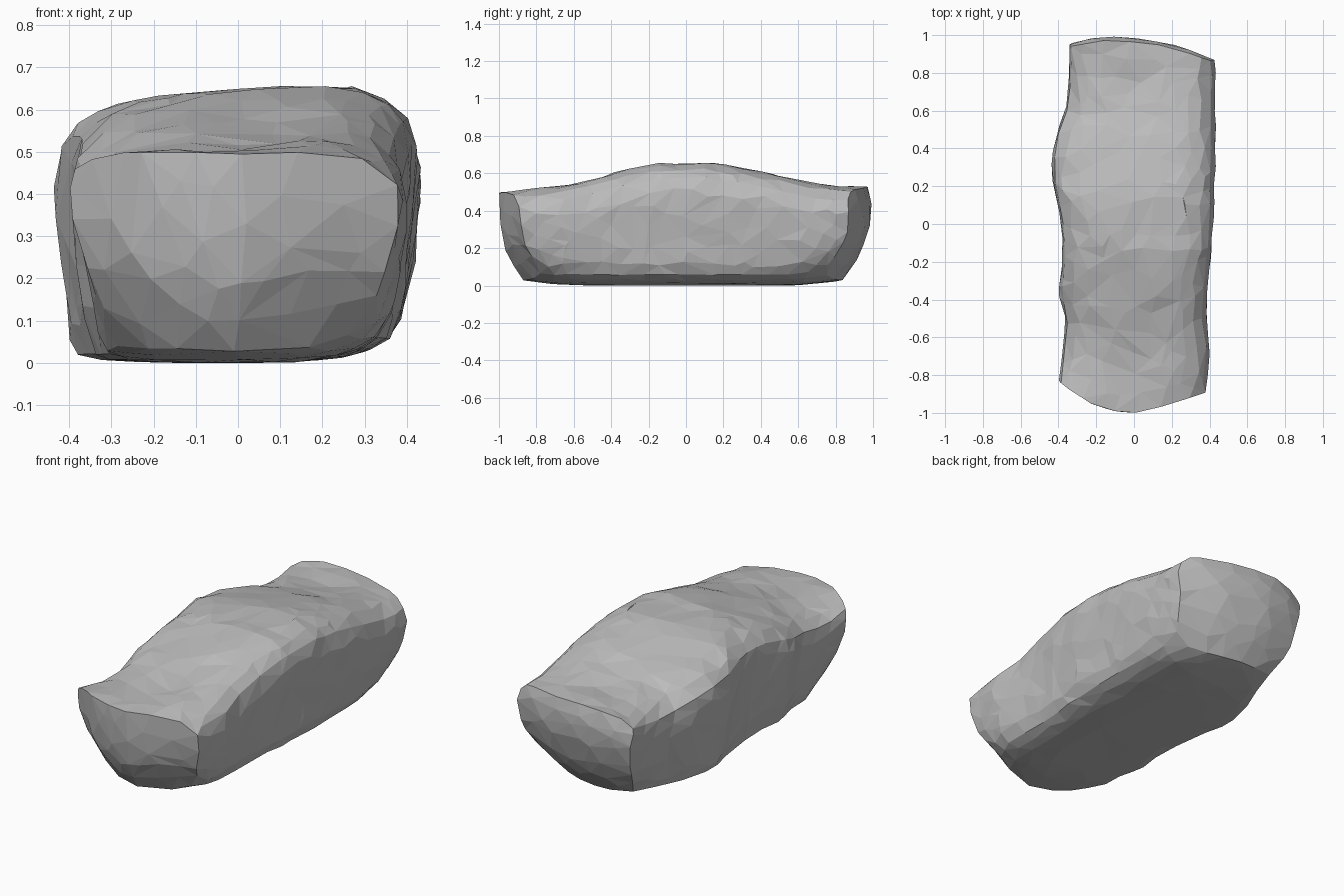
import bpy, bmesh, random
from mathutils import Vector, noise

random.seed(4)
if "Cube" in bpy.data.objects:
    bpy.data.objects.remove(bpy.data.objects["Cube"])

# Outline of the boulder along its length: (y, value)
LEFT = [(-1, .40), (-.82, .40), (-.7, .385), (-.5, .365), (-.35, .40), (-.2, .38), (-.05, .38),
        (.1, .41), (.25, .442), (.4, .43), (.52, .40), (.63, .355), (.9, .345), (1, .34)]
RIGHT = [(-1, .38), (-.78, .395), (-.65, .405), (-.5, .39), (-.3, .395), (0, .425),
         (.4, .435), (.85, .44), (1, .43)]
TOP = [(-1, .50), (-.7, .515), (-.5, .555), (-.3, .61), (-.13, .645), (.13, .645),
       (.4, .60), (.6, .55), (.75, .525), (1, .525)]


def sample(table, y):
    for (a, p), (b, q) in zip(table, table[1:]):
        if y <= b:
            return p + (q - p) * max(0, y - a) / (b - a)
    return table[-1][1]


def shape(p):
    """Map a point of the unit box onto the boulder."""
    u, v, h = p
    # round the long edges of the cross-section, the right ones more
    n = 20 if u < 0 else 11
    m = max(abs(u), abs(h))
    if m > 0:
        k = m / (abs(u) ** n + abs(h) ** n) ** (1 / n)
        u, h = u * k, h * k
    w = (h + 1) / 2
    # ends: bowed in plan and tucked in towards the base
    if v < 0:
        bow = .17 * u * u if u < 0 else .11 * u ** 1.2
        end = 1 - bow - .13 * (1 - w) ** 3
    else:
        end = 1 - .07 * (u + .3) ** 2 - .16 * (1 - w) ** 2.5 - .03 * w ** 6
    y = v * end
    tip = abs(v) ** 6
    # sides: taper to the base, more strongly at the ends
    x = u * sample(LEFT if u < 0 else RIGHT, y)
    x *= 1 - .05 * (1 - w) - (.07 + .14 * tip) * (1 - w) ** 2
    # crowned top, base lifted at the edges
    drop = (.09 if u < 0 else .11) - .04 * tip
    high = sample(TOP, y) + .03 * u * (1 - tip) - drop * abs(u) ** 5
    low = .03 * tip + (.05 if u > 0 else .012) * abs(u) ** 3
    return Vector((x, y, low + (high - low) * w))


# Gridded box, bent into the boulder and roughened
bm = bmesh.new()
bmesh.ops.create_cube(bm, size=2)
for axis, cuts in enumerate((12, 30, 8)):
    normal = Vector([i == axis for i in range(3)])
    for i in range(1, cuts):
        bmesh.ops.bisect_plane(bm, geom=bm.verts[:] + bm.edges[:] + bm.faces[:],
                               plane_co=normal * (2 * i / cuts - 1), plane_no=normal)
for v in bm.verts:
    # jitter within the surface breaks up the regular grid
    v.co = Vector([c if abs(c) > .99 else c + random.uniform(-s, s)
                   for c, s in zip(v.co, (.05, .02, .08))])
    p = shape(v.co)
    rough = noise.noise_vector(p * 4) * .009 + noise.noise_vector(p * 11) * .009
    # shallow hollow on the upper side
    hollow = .02 * max(0, 1 - (p.xy - Vector((-.25, -.33))).length / .16) if p.z > .4 else 0
    flat = .25 if p.z < .06 else 1
    v.co = p + Vector((rough.x, rough.y * .4, rough.z * flat - hollow))
    v.co.z = max(0, v.co.z)
bmesh.ops.triangulate(bm, faces=bm.faces[:])
bmesh.ops.recalc_face_normals(bm, faces=bm.faces[:])

mesh = bpy.data.meshes.new("boulder")
bm.to_mesh(mesh)
bm.free()
boulder = bpy.data.objects.new("boulder", mesh)
bpy.context.collection.objects.link(boulder)

# Irregular flat facets
facets = boulder.modifiers.new("facets", 'DECIMATE')
facets.ratio = .34

# Stone grey
stone = bpy.data.materials.new("stone grey")
stone.use_nodes = True
stone.diffuse_color = (.51, .51, .51, 1)
stone.node_tree.nodes["Principled BSDF"].inputs["Base Color"].default_value = stone.diffuse_color
mesh.materials.append(stone)
